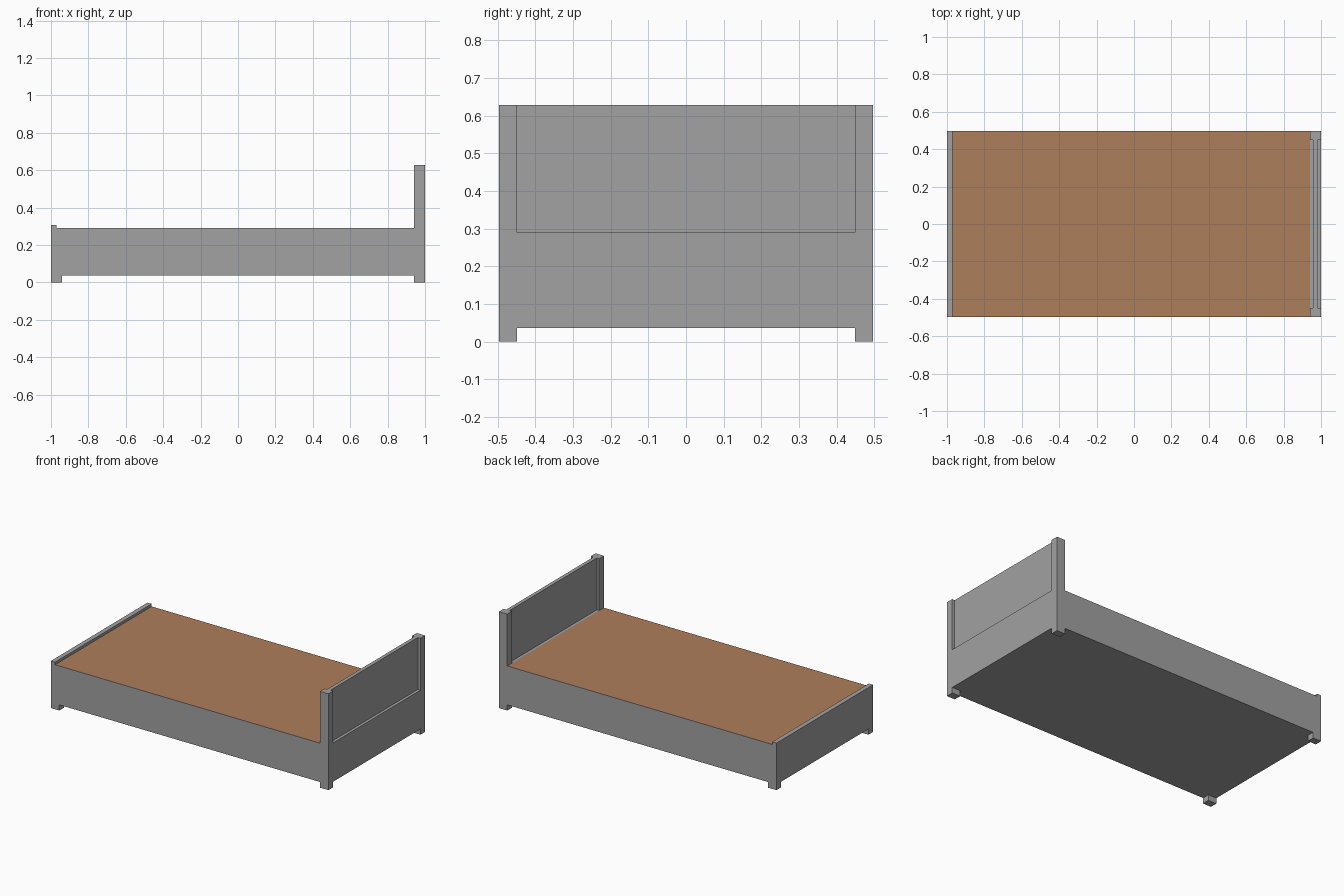
import bpy, bmesh

if "Cube" in bpy.data.objects:
    bpy.data.objects.remove(bpy.data.objects["Cube"])


def material(name, rgb):
    m = bpy.data.materials.new(name)
    m.diffuse_color = (*rgb, 1)
    m.use_nodes = True
    m.node_tree.nodes["Principled BSDF"].inputs["Base Color"].default_value = m.diffuse_color
    return m


GREY = material("grey_frame", (0.36, 0.36, 0.36))
BROWN = material("tan_bed_top", (0.42, 0.21, 0.105))


def box(name, x, y, z, mat=GREY):
    """Box from (min, max) ranges on each axis."""
    bm = bmesh.new()
    bmesh.ops.create_cube(bm, size=1)
    for v in bm.verts:
        v.co = [r[0] if c < 0 else r[1] for c, r in zip(v.co, (x, y, z))]
    me = bpy.data.meshes.new(name)
    bm.to_mesh(me)
    bm.free()
    me.materials.append(mat)
    ob = bpy.data.objects.new(name, me)
    bpy.context.collection.objects.link(ob)
    return ob


W, IN = 0.497, 0.449          # half width, inner side of posts
POST = 0.94                   # inner x of posts and feet
BASE, DECK, TOP = 0.037, 0.29, 0.628

# Bed body, with the sleeping surface as its coloured top face
body = box("bed_body", (-0.97, POST), (-W, W), (BASE, DECK))
body.data.materials.append(BROWN)
for f in body.data.polygons:
    f.material_index = 1 if f.normal.z > 0.5 else 0

# Low footboard and the lower headboard rail
box("footboard", (-1, -0.97), (-W, W), (BASE, 0.307))
box("headboard_rail", (POST, 1), (-IN, IN), (BASE, DECK))

# Recessed headboard panel
box("headboard_panel", (0.957, 0.981), (-IN, IN), (DECK, TOP))

# Headboard posts and foot-end feet on both sides
for side, y in (("front", (-W, -IN)), ("back", (IN, W))):
    box(side + "_headboard_post", (POST, 1), y, (0, TOP))
    box(side + "_foot", (-1, -POST), y, (0, BASE))
